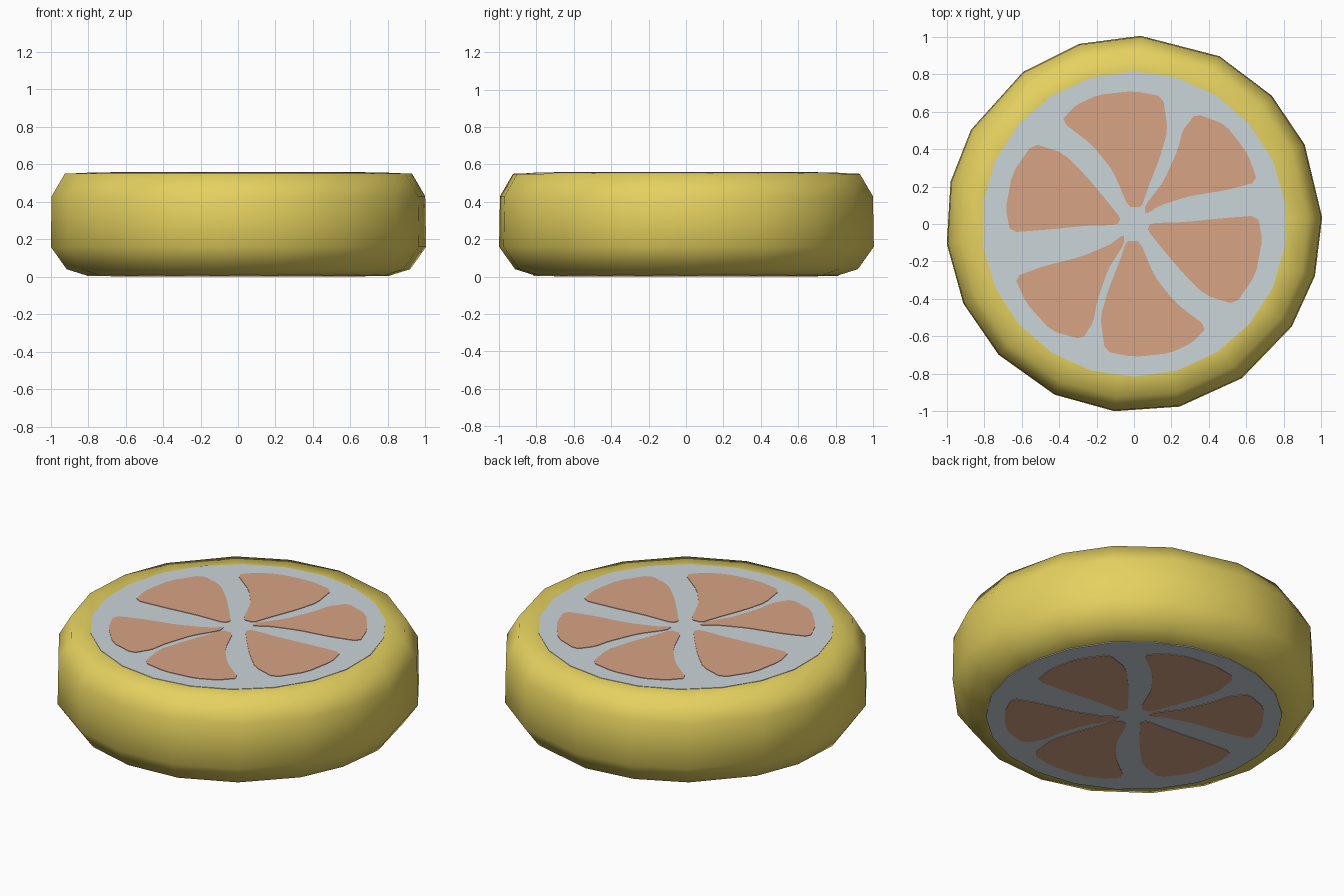
import bpy
import bmesh
from math import cos, sin, pi, radians
from mathutils import Matrix, Vector

HEIGHT = 0.56

cube = bpy.data.objects.get("Cube")
if cube:
    bpy.data.objects.remove(cube, do_unlink=True)


def make_material(name, colour):
    mat = bpy.data.materials.new(name)
    mat.use_nodes = True
    mat.diffuse_color = (*colour, 1)
    mat.node_tree.nodes["Principled BSDF"].inputs["Base Color"].default_value = (*colour, 1)
    return mat


peel_yellow = make_material("peel yellow", (0.78, 0.64, 0.115))
pith_white = make_material("pith white", (0.59, 0.66, 0.69))
flesh_pink = make_material("flesh pink", (0.68, 0.37, 0.235))


def finish(name, bm, mat):
    """Turn a bmesh into a named, coloured object."""
    bmesh.ops.recalc_face_normals(bm, faces=bm.faces)
    mesh = bpy.data.meshes.new(name)
    bm.to_mesh(mesh)
    bm.free()
    mesh.materials.append(mat)
    obj = bpy.data.objects.new(name, mesh)
    bpy.context.collection.objects.link(obj)
    return obj


def cut_face_part(name, outline, z_low, z_high, mat):
    """Thin plate on the upper cut face, with a turned-over copy below."""
    bm = bmesh.new()
    face = bm.faces.new([bm.verts.new((p.x, p.y, z_low)) for p in outline])
    sides = bmesh.ops.extrude_face_region(bm, geom=[face], use_keep_orig=True)
    moved = [v for v in sides["geom"] if isinstance(v, bmesh.types.BMVert)]
    bmesh.ops.translate(bm, verts=moved, vec=(0, 0, z_high - z_low))
    upper = finish("upper_" + name, bm, mat)
    lower = bpy.data.objects.new("lower_" + name, upper.data)
    lower.rotation_euler = (0, pi, 0)
    lower.location.z = HEIGHT
    bpy.context.collection.objects.link(lower)


def soften(points, cut=0.16):
    """Trim every corner of a closed outline once."""
    result = []
    for i, p in enumerate(points):
        before, after = points[i - 1], points[(i + 1) % len(points)]
        result += [p.lerp(before, cut), p.lerp(after, cut)]
    return result


# Peel: a rounded band with slightly uneven, hand-cut spacing
profile = [(0.8, 0.004), (0.915, 0.04), (1.0, 0.16),
           (0.995, 0.43), (0.925, 0.55), (0.8, 0.555)]
angles = [2, 25, 43, 63, 88, 107, 126, 150, 167,
          186, 205, 224, 245, 264, 284, 305, 327, 344]
bm = bmesh.new()
rings = []
for radius, z in profile:
    rings.append([bm.verts.new((1.005 * radius * cos(radians(a)),
                                1.005 * radius * sin(radians(a)), z)) for a in angles])
for low, high in zip(rings, rings[1:]):
    for i in range(len(angles)):
        bm.faces.new((low[i - 1], low[i], high[i], high[i - 1]))
bm.faces.new(rings[0])
bm.faces.new(rings[-1])
peel = finish("peel", bm, peel_yellow)
peel.data.shade_smooth()

# Pith: pale disc on each cut face
count = 22
disc = [Vector((sin(2 * pi * i / count), cos(2 * pi * i / count))) * 0.815
        for i in range(count)]
cut_face_part("pith", disc, HEIGHT - 0.008, HEIGHT - 0.003, pith_white)

# Flesh: three wedge outlines, each repeated on the opposite side
wedges = {
    "back": (180, [(-.03, .09), (.04, .09), (.07, .18), (.14, .36), (.18, .5),
                   (.155, .68), (0, .71), (-.19, .69), (-.31, .635), (-.39, .55),
                   (-.22, .42), (-.11, .28)]),
    "left": (185, [(.06, .05), (.14, .1), (.3, .15), (.49, .18), (.66, .225),
                   (.61, .37), (.49, .53), (.33, .59), (.26, .5), (.235, .4),
                   (.16, .23), (.06, .1)]),
    "left_front": (180, [(.07, -.03), (.09, .005), (.27, .01), (.46, .03),
                         (.66, .045), (.685, -.08), (.65, -.27), (.54, -.43),
                         (.38, -.38), (.25, -.25), (.15, -.13)]),
}
for name, (turn, points) in wedges.items():
    outline = soften([Vector(p) for p in points])
    spin = Matrix.Rotation(radians(turn), 2)
    for label, shape in (("", outline), ("_opposite", [spin @ p for p in outline])):
        cut_face_part("flesh_" + name + label, shape, HEIGHT - 0.005, HEIGHT, flesh_pink)
